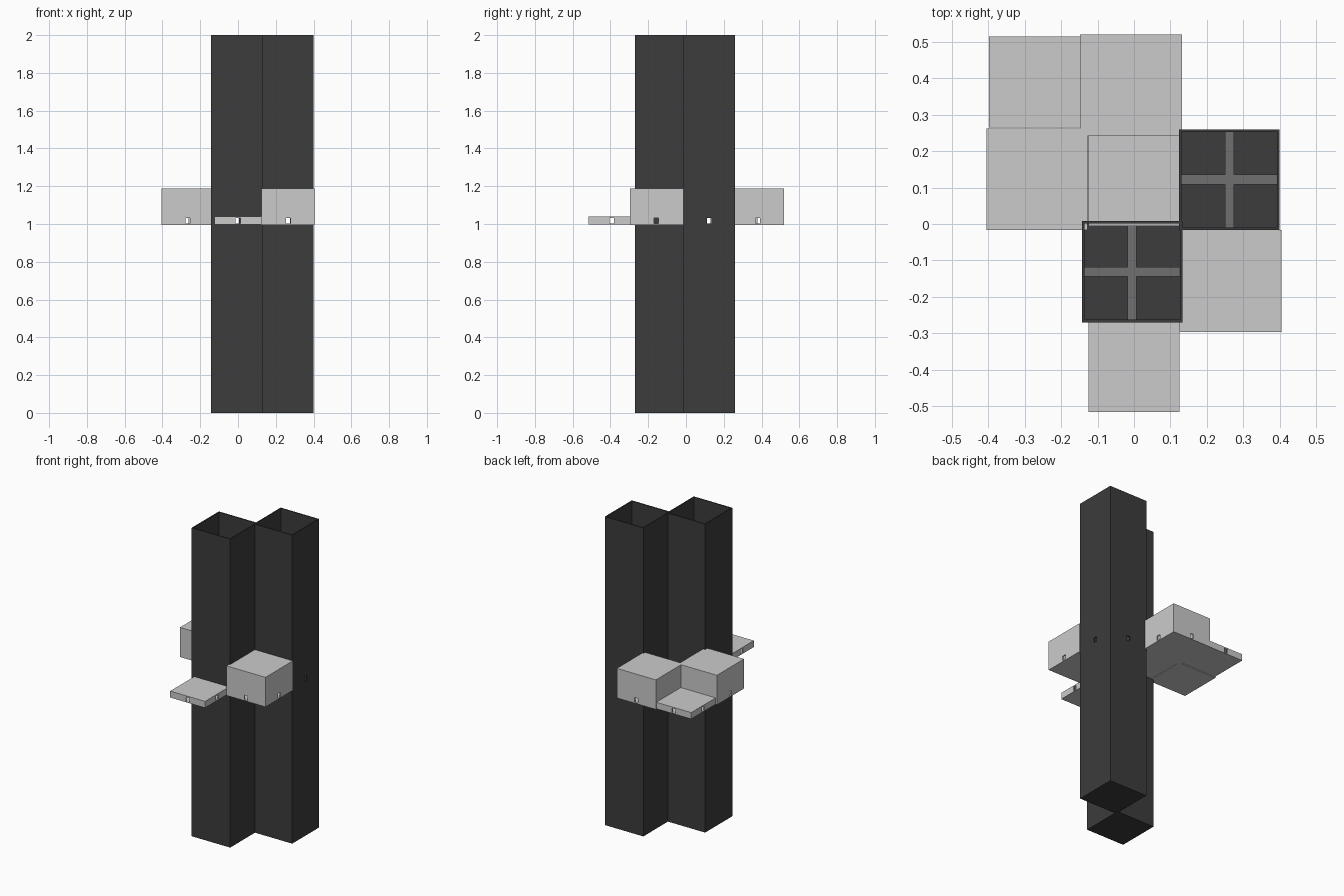
import bpy, bmesh

if "Cube" in bpy.data.objects:
    bpy.data.objects.remove(bpy.data.objects["Cube"])


def material(name, v):
    m = bpy.data.materials.new(name)
    m.diffuse_color = (v, v, v, 1)
    m.use_nodes = True
    m.node_tree.nodes["Principled BSDF"].inputs["Base Color"].default_value = m.diffuse_color
    return m


DARK = material("dark_wall", 0.045)
WALK = material("walkway_grey", 0.16)
WALL = 0.007
DOOR_W = 0.024
DOOR_Z = (1.002, 1.032)


def box(name, x, y, z, mat=None):
    """Box spanning the given (min, max) ranges."""
    bm = bmesh.new()
    bmesh.ops.create_cube(bm, size=1)
    for v in bm.verts:
        v.co = [r[0] + (c + 0.5) * (r[1] - r[0]) for c, r in zip(v.co, (x, y, z))]
    me = bpy.data.meshes.new(name)
    bm.to_mesh(me)
    bm.free()
    ob = bpy.data.objects.new(name, me)
    bpy.context.collection.objects.link(ob)
    if mat:
        me.materials.append(mat)
    return ob


def cut(ob, cutters):
    """Subtract the cutters, bake the result and discard the cutters."""
    for c in cutters:
        c.hide_render = True
        m = ob.modifiers.new("cut", 'BOOLEAN')
        m.operation, m.solver, m.object = 'DIFFERENCE', 'EXACT', c
    dg = bpy.context.evaluated_depsgraph_get()
    me = bpy.data.meshes.new_from_object(ob.evaluated_get(dg))
    ob.modifiers.clear()
    ob.data = me
    for c in cutters:
        bpy.data.objects.remove(c)


def shell(name, x, y, z, floor, roof, mat=None):
    """Hollow box with a doorway in the middle of each side."""
    ob = box(name, x, y, z, mat)
    cx, cy = sum(x) / 2, sum(y) / 2
    h = DOOR_W / 2
    inner = box("cavity", (x[0] + WALL, x[1] - WALL), (y[0] + WALL, y[1] - WALL),
                (z[0] + floor, z[1] - roof), mat)
    door_x = box("door_x", (x[0] - .05, x[1] + .05), (cy - h, cy + h), DOOR_Z, mat)
    door_y = box("door_y", (cx - h, cx + h), (y[0] - .05, y[1] + .05), DOOR_Z, mat)
    cut(ob, [inner, door_x, door_y])
    return ob


# Open-topped towers with crossing walkways at door level
for name, x, y in (("front_tower", (-.143, .133), (-.27, .008)),
                   ("back_tower", (.124, .40), (-.016, .26))):
    shell(name, x, y, (0, 2), .005, -.1, DARK)
    cx, cy = sum(x) / 2, sum(y) / 2
    box(name + "_walkway_x", (x[0] + .004, x[1] - .004), (cy - .0135, cy + .0135),
        (.994, 1.001), WALK)
    box(name + "_walkway_y", (cx - .0125, cx + .0125), (y[0] + .004, y[1] - .004),
        (.995, 1.0015), WALK)

# Tall rooms
for name, x, y in (("left_tall_room", (-.405, -.128), (-.016, .262)),
                   ("back_tall_room", (-.148, .132), (.242, .52)),
                   ("right_tall_room", (.125, .405), (-.297, -.017))):
    shell(name, x, y, (.995, 1.187), .005, .005)

# Low rooms
for name, x, y in (("corner_low_room", (-.398, -.148), (.265, .515)),
                   ("centre_low_room", (-.125, .123), (-.005, .243)),
                   ("front_low_room", (-.125, .125), (-.516, -.268))):
    shell(name, x, y, (.998, 1.04), .003, .004)

# Floor strip that closes the joint between centre and left rooms
box("centre_floor", (-.13, .125), (.0, .245), (.998, 1.001))
